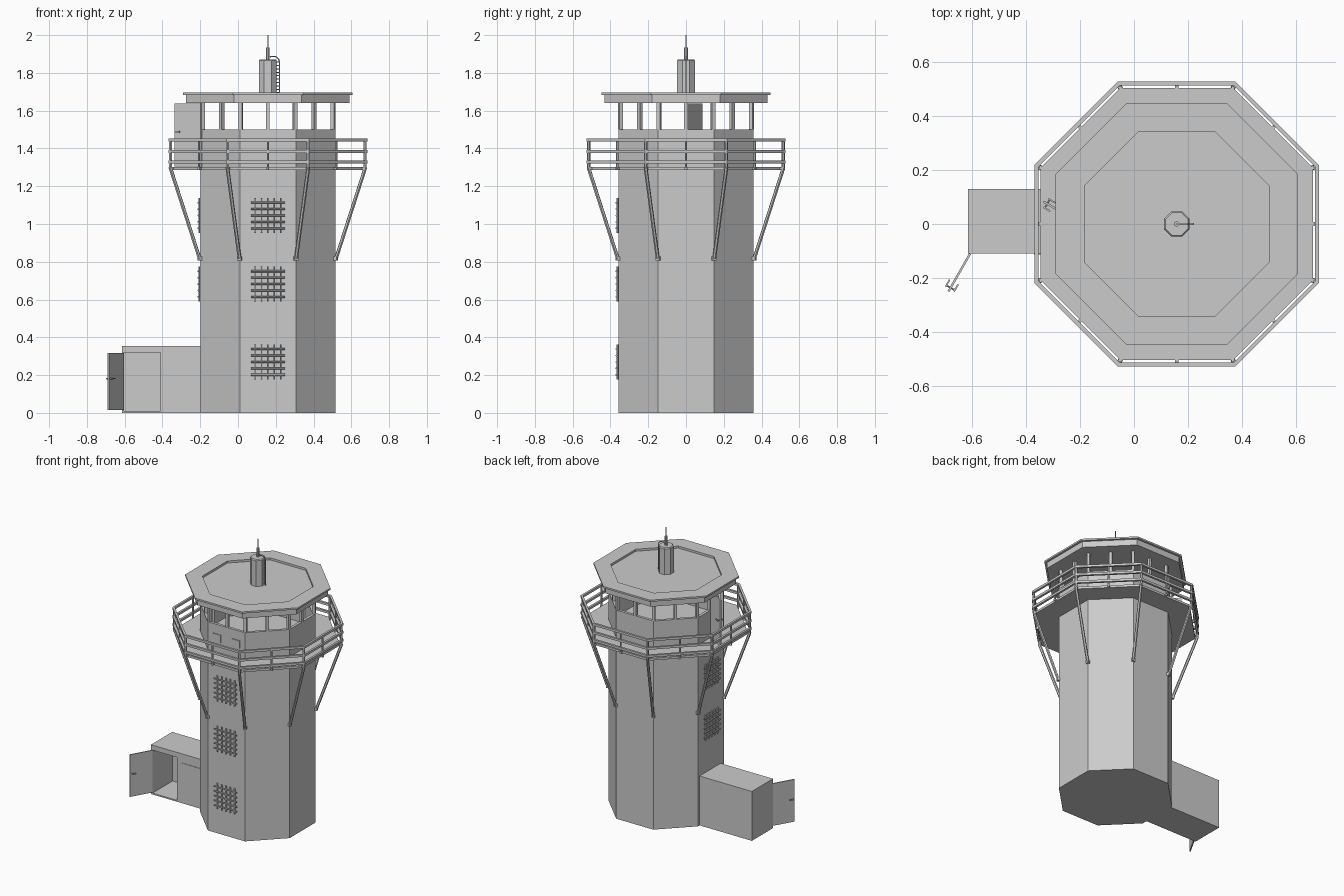
import bpy, bmesh
from math import pi, cos, sin, atan2
from mathutils import Vector, Matrix

if "Cube" in bpy.data.objects:
    bpy.data.objects.remove(bpy.data.objects["Cube"])

CX = 0.158                      # tower axis
K = 1 / cos(pi / 8)             # apothem -> corner radius


def finish(name, bm):
    bmesh.ops.recalc_face_normals(bm, faces=bm.faces)
    me = bpy.data.meshes.new(name)
    bm.to_mesh(me)
    bm.free()
    ob = bpy.data.objects.new(name, me)
    bpy.context.collection.objects.link(ob)
    return ob


def polar(apothem, i, z=0.0):
    """Even i: middle of a face, odd i: a corner."""
    a = i * pi / 8
    r = apothem * (K if i % 2 else 1)
    return Vector((CX + r * cos(a), r * sin(a), z))


def lathe(bm, profile, closed=False):
    """Eight-sided revolve of (apothem, z) points."""
    rings = []
    for ap, z in profile:
        if ap == 0:
            rings.append([bm.verts.new((CX, 0, z))] * 8)
        else:
            rings.append([bm.verts.new(polar(ap, 2 * i + 1, z)) for i in range(8)])
    pairs = list(zip(rings, rings[1:])) + ([(rings[-1], rings[0])] if closed else [])
    for a, b in pairs:
        if a[0] is a[1] or b[0] is b[1]:
            bm.faces.new(a if b[0] is b[1] else b)
            continue
        for i in range(8):
            j = (i + 1) % 8
            bm.faces.new((a[i], a[j], b[j], b[i]))
    loose = [v for v in bm.verts if not v.link_faces]
    bmesh.ops.delete(bm, geom=loose, context='VERTS')


def solid(name, profile, closed=False):
    bm = bmesh.new()
    lathe(bm, profile, closed)
    return finish(name, bm)


def box(bm, center, size, rot=0.0):
    m = Matrix.Translation(center) @ Matrix.Rotation(rot, 4, 'Z') @ Matrix.Diagonal((*size, 1))
    bmesh.ops.create_cube(bm, size=1, matrix=m)


def bar(bm, p, q, r, sides=6):
    p, q = Vector(p), Vector(q)
    d = q - p
    m = Matrix.Translation((p + q) / 2) @ d.to_track_quat('Z', 'Y').to_matrix().to_4x4()
    bmesh.ops.create_cone(bm, cap_ends=True, segments=sides, radius1=r, radius2=r,
                          depth=d.length, matrix=m)


def prism(bm, pts, z0, z1):
    lo = [bm.verts.new((p[0], p[1], z0)) for p in pts]
    hi = [bm.verts.new((p[0], p[1], z1)) for p in pts]
    bm.faces.new(lo)
    bm.faces.new(hi)
    for i in range(len(pts)):
        j = (i + 1) % len(pts)
        bm.faces.new((lo[i], lo[j], hi[j], hi[i]))


def one_box(name, center, size, rot=0.0):
    bm = bmesh.new()
    box(bm, center, size, rot)
    return finish(name, bm)


# Tower shaft, balcony floor, roof with shallow recess
solid("tower_shaft", [(0, 0), (0.357, 0), (0.357, 1.3), (0, 1.3)])
solid("balcony_floor", [(0.35, 1.287), (0.504, 1.287), (0.504, 1.303), (0.35, 1.303)], True)
solid("roof", [(0, 1.64), (0.432, 1.64), (0.432, 1.683), (0.448, 1.683), (0.448, 1.695),
               (0.342, 1.695), (0.342, 1.68), (0, 1.68)])

# Cabin parapet: half-face panels, leaving the doorway open on the -x face
bm = bmesh.new()
for i in range(16):
    if i == 8:
        continue
    prism(bm, [polar(0.357, i), polar(0.357, i + 1), polar(0.337, i + 1), polar(0.337, i)], 1.3, 1.5)
finish("cabin_wall", bm)

# Window posts at corners and face middles
bm = bmesh.new()
for i in range(16):
    z0 = 1.3 if i in (8, 9) else 1.5
    box(bm, polar(0.346, i, (z0 + 1.64) / 2), (0.02, 0.02, 1.64 - z0), i * pi / 8)
finish("window_posts", bm)

# Railing
bm = bmesh.new()
for z in (1.328, 1.384, 1.444):
    lathe(bm, [(0.512, z - 0.008), (0.527, z - 0.008), (0.527, z + 0.008), (0.512, z + 0.008)], True)
finish("balcony_rails", bm)
bm = bmesh.new()
for i in range(16):
    bar(bm, polar(0.515, i, 1.287), polar(0.515, i, 1.444), 0.009 if i % 2 else 0.006)
    box(bm, polar(0.507, i, 1.294), (0.025, 0.014, 0.012), i * pi / 8)
finish("railing_posts", bm)

# Diagonal braces under the balcony
bm = bmesh.new()
for i in range(1, 16, 2):
    bar(bm, polar(0.517, i, 1.3), polar(0.362, i, 0.82), 0.01)
    box(bm, polar(0.36, i, 0.818), (0.018, 0.022, 0.022), i * pi / 8)
finish("balcony_braces", bm)


# Barred windows on the front and on the -x face
def grille(name, face, z):
    bm = bmesh.new()
    a = face * pi / 8
    t = Vector((-sin(a), cos(a), 0))
    c = polar(0.363, face, z)
    n = Vector((cos(a), sin(a), 0)) * 0.005
    up = Vector((0, 0, 1))
    for k in range(-2, 3):
        s = k * 0.034
        bar(bm, c + t * s - up * 0.092, c + t * s + up * 0.092, 0.0055)
        bar(bm, c + n + up * s - t * 0.09, c + n + up * s + t * 0.09, 0.0055)
    finish(name, bm)


for z in (0.27, 0.682, 1.045):
    grille("front_window_grille", 12, z)
for z in (0.682, 1.045):
    grille("side_window_grille", 8, z)

# Small plates on the cabin front
for x in (0.085, 0.235):
    one_box("cabin_plate", (x, -0.359, 1.405), (0.06, 0.008, 0.055))

# Entrance annex: shell with open doorway
bm = bmesh.new()
box(bm, (-0.405, 0.01, 0.005), (0.42, 0.24, 0.01))
box(bm, (-0.405, 0.01, 0.349), (0.42, 0.24, 0.012))
box(bm, (-0.405, 0.124, 0.177), (0.42, 0.012, 0.35))
box(bm, (-0.609, 0.01, 0.177), (0.012, 0.24, 0.35))
box(bm, (-0.3025, -0.104, 0.177), (0.215, 0.012, 0.35))
box(bm, (-0.51, -0.104, 0.335), (0.21, 0.012, 0.032))
finish("entrance_annex", bm)
one_box("annex_window", (-0.288, -0.111, 0.212), (0.165, 0.004, 0.155))


# Open doors with handles on both sides
def door(name, hinge, end, z0, z1):
    h, e = Vector((*hinge, 0)), Vector((*end, 0))
    d = e - h
    a = atan2(d.y, d.x)
    n = Vector((-sin(a), cos(a), 0))
    up = Vector((0, 0, 1))
    bm = bmesh.new()
    box(bm, (h + e) / 2 + up * (z0 + z1) / 2, (d.length, 0.008, z1 - z0), a)
    for s in (-1, 1):
        p = h + d * 0.9 + up * (z0 + (z1 - z0) * 0.55)
        bar(bm, p, p + n * s * 0.018, 0.004)
        box(bm, p + n * s * 0.018 - d * 0.06, (0.03, 0.006, 0.007), a)
    finish(name, bm)


door("annex_door", (-0.607, -0.11), (-0.687, -0.25), 0.015, 0.318)
door("cabin_door", (-0.2, 0.003), (-0.335, 0.083), 1.305, 1.638)

# Rooftop mast housing and antenna
solid("mast_housing", [(0, 1.68), (0.047, 1.68), (0.047, 1.865), (0.042, 1.872), (0, 1.872)])
bm = bmesh.new()
bar(bm, (CX, 0, 1.87), (CX, 0, 1.935), 0.01, 8)
bar(bm, (CX, 0, 1.93), (CX, 0, 2.0), 0.003)
finish("antenna", bm)

# Climbing rail: upright that arcs over the housing, with rungs
bm = bmesh.new()
path = [Vector((CX + 0.061, 0, 1.68))]
path += [Vector((CX + 0.031 + 0.03 * cos(t * pi / 10), 0, 1.858 + 0.03 * sin(t * pi / 10)))
         for t in range(0, 7)] + [Vector((CX + 0.01, 0, 1.885))]
for p, q in zip(path, path[1:]):
    bar(bm, p, q, 0.003)
for k in range(10):
    z = 1.695 + k * 0.018
    bar(bm, (CX + 0.045, 0, z), (CX + 0.063, 0, z), 0.0025)
finish("mast_ladder", bm)
